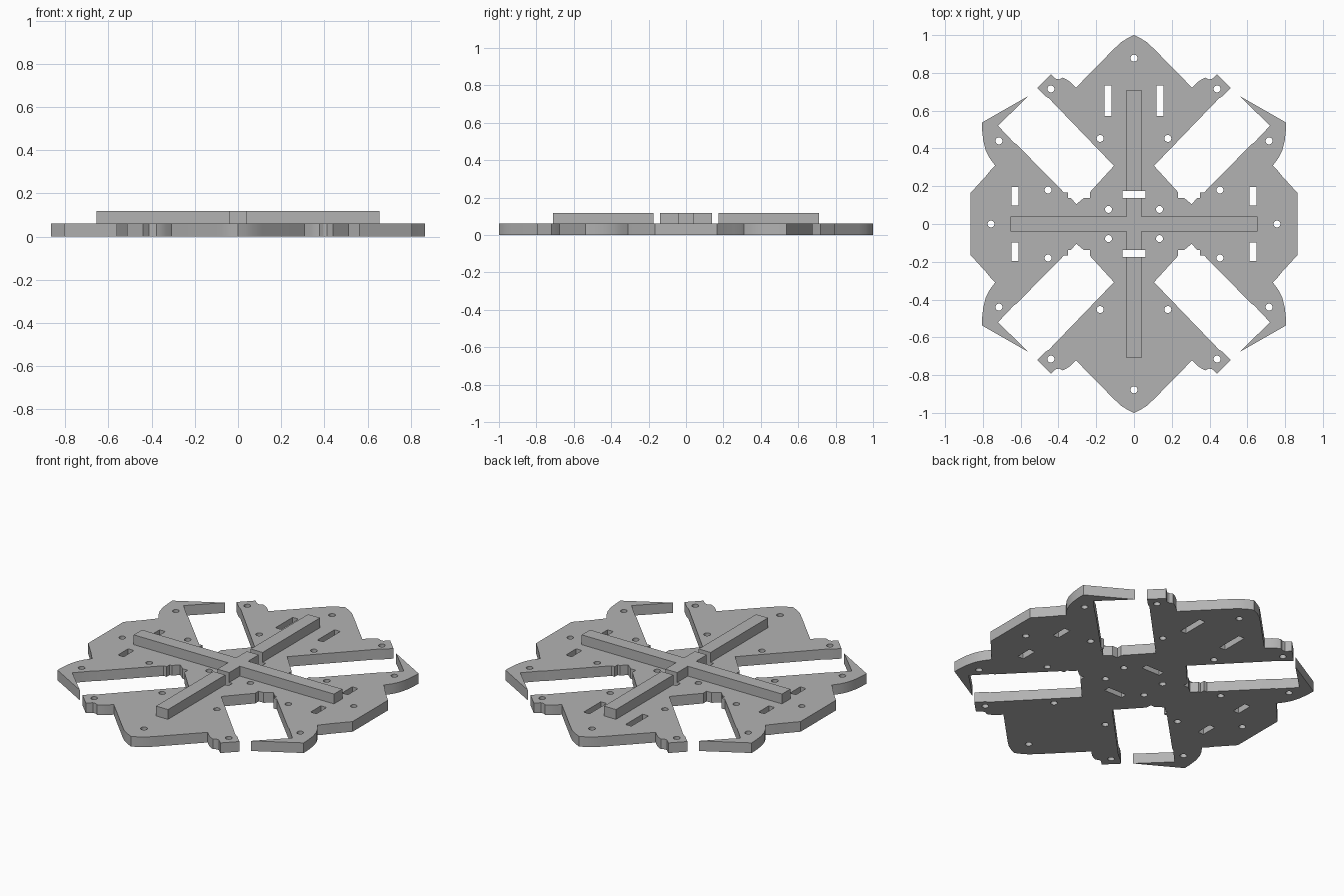
import bpy
import math

cube = bpy.data.objects.get("Cube")
if cube:
    bpy.data.objects.remove(cube, do_unlink=True)

grey = bpy.data.materials.new("plain grey")
grey.use_nodes = True
GREY = (0.45, 0.45, 0.45, 1)
grey.diffuse_color = GREY
grey.node_tree.nodes["Principled BSDF"].inputs["Base Color"].default_value = GREY


def plate(name, loops, bottom, top):
    """Extrude closed loops; loops inside another loop become holes."""
    curve = bpy.data.curves.new(name + "_profile", "CURVE")
    curve.dimensions = "2D"
    curve.fill_mode = "BOTH"
    curve.extrude = (top - bottom) / 2
    for loop in loops:
        spline = curve.splines.new("POLY")
        spline.points.add(len(loop) - 1)
        for point, (x, y) in zip(spline.points, loop):
            point.co = (x, y, 0, 1)
        spline.use_cyclic_u = True
    helper = bpy.data.objects.new(name + "_helper", curve)
    bpy.context.collection.objects.link(helper)
    bpy.context.view_layer.update()
    graph = bpy.context.evaluated_depsgraph_get()
    mesh = bpy.data.meshes.new_from_object(helper.evaluated_get(graph))
    bpy.data.objects.remove(helper, do_unlink=True)
    mesh.name = name
    mesh.materials.clear()
    mesh.materials.append(grey)
    obj = bpy.data.objects.new(name, mesh)
    obj.location.z = (top + bottom) / 2
    bpy.context.collection.objects.link(obj)
    bpy.ops.object.select_all(action="DESELECT")
    obj.select_set(True)
    bpy.context.view_layer.objects.active = obj
    bpy.ops.object.shade_smooth_by_angle(angle=math.radians(20))
    return obj


def rect(x0, x1, y0, y1):
    return [(x0, y0), (x1, y0), (x1, y1), (x0, y1)]


def circle(cx, cy, r=0.0185, n=24):
    return [(cx + r * math.cos(math.tau * i / n), cy + r * math.sin(math.tau * i / n))
            for i in range(n)]


def four_way(quarter):
    """Mirror a quarter outline, running from the y side to the x side, into a loop."""
    right = quarter + [(x, -y) for x, y in reversed(quarter)]
    loop = right + [(-x, y) for x, y in reversed(right)]
    return [p for i, p in enumerate(loop) if math.dist(p, loop[i - 1]) > 1e-5]


def mirrored(x, y):
    return sorted({(sx * x, sy * y) for sx in (1, -1) for sy in (1, -1)})


# Quarter outline: pointed end with clip tab
quarter = [(0, 1), (0.035, 0.983), (0.07, 0.961), (0.11, 0.923), (0.307, 0.722),
           (0.335, 0.75), (0.358, 0.766), (0.378, 0.775), (0.395, 0.766), (0.412, 0.767),
           (0.44, 0.793), (0.513, 0.72), (0.47, 0.677), (0.45, 0.665)]
# Diagonal slot with relief notches
quarter += [(0.106, 0.308), (0.232, 0.17), (0.232, 0.138), (0.265, 0.138), (0.305, 0.105),
            (0.335, 0.138), (0.35, 0.138), (0.35, 0.166), (0.37, 0.166), (0.62, 0.42),
            (0.635, 0.43), (0.72, 0.52)]
# Hooked arm, curved flank and flat side
quarter += [(0.56, 0.677), (0.805, 0.537), (0.804, 0.495), (0.798, 0.44), (0.785, 0.39),
            (0.765, 0.35), (0.735, 0.309), (0.755, 0.29), (0.78, 0.258), (0.865, 0.165)]

# Screw holes
holes = []
for x, y in [(0, 0.878), (0.44, 0.715), (0.179, 0.453), (0.715, 0.44),
             (0.455, 0.18), (0.135, 0.077), (0.757, 0)]:
    holes += [circle(cx, cy) for cx, cy in mirrored(x, y)]

# Rectangular slots: sides, centre, and a pair at the back only
for cx, cy in mirrored(0.63, 0.147):
    holes.append(rect(cx - 0.019, cx + 0.019, cy - 0.048, cy + 0.048))
for s in (1, -1):
    holes.append(rect(-0.06, 0.06, s * 0.156 - 0.018, s * 0.156 + 0.018))
    holes.append(rect(s * 0.137 - 0.019, s * 0.137 + 0.019, 0.573, 0.733))

BASE, RIB = 0.06, 0.118
plate("base_plate", [four_way(quarter)] + holes, 0, BASE)

# Stiffening ribs on top
w = 0.039
plate("centre_cross_rib", [four_way([(w, 0.138), (w, w), (0.655, w)])], BASE, RIB)
plate("back_rib", [rect(-w, w, 0.174, 0.71)], BASE, RIB)
plate("front_rib", [rect(-w, w, -0.71, -0.174)], BASE, RIB)
